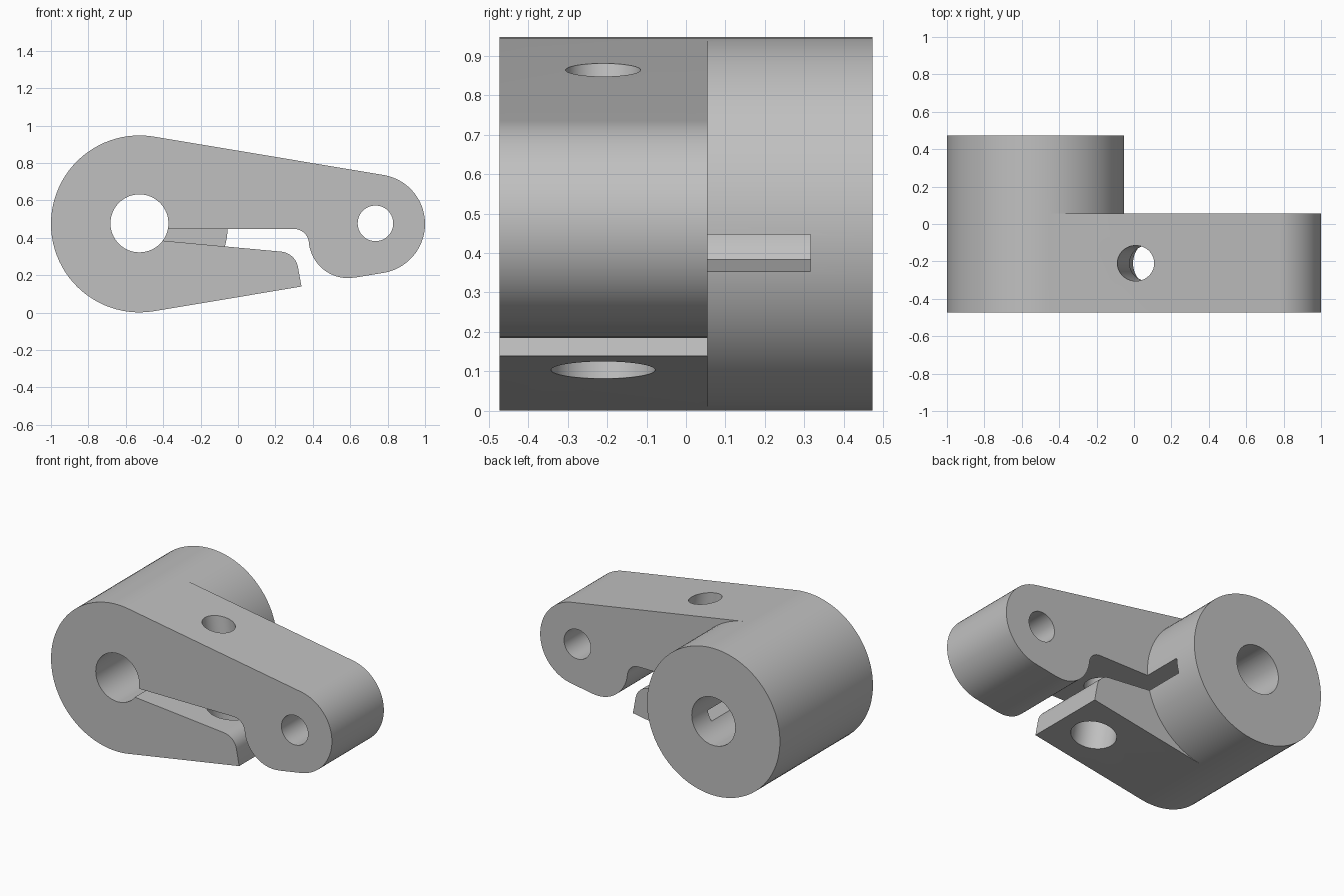
import bpy
import bmesh
from math import sin, cos, asin, radians, degrees, pi
from mathutils import Vector

cube = bpy.data.objects.get("Cube")
if cube:
    bpy.data.objects.remove(cube, do_unlink=True)

grey = bpy.data.materials.new("plain grey")
grey.use_nodes = True
colour = (0.53, 0.53, 0.53, 1)
grey.diffuse_color = colour
grey.node_tree.nodes["Principled BSDF"].inputs["Base Color"].default_value = colour


def arc(cx, cz, r, start, end, steps):
    """Points of an arc in the xz plane, angles in degrees."""
    angles = [radians(start + (end - start) * i / steps) for i in range(steps + 1)]
    return [(cx + r * cos(a), cz + r * sin(a)) for a in angles]


def prism(name, outline, y0, y1):
    """Extrude an xz outline along y."""
    bm = bmesh.new()
    face = bm.faces.new([bm.verts.new((x, y0, z)) for x, z in outline])
    out = bmesh.ops.extrude_face_region(bm, geom=[face])
    moved = [v for v in out["geom"] if isinstance(v, bmesh.types.BMVert)]
    bmesh.ops.translate(bm, verts=moved, vec=(0, y1 - y0, 0))
    bmesh.ops.recalc_face_normals(bm, faces=bm.faces)
    mesh = bpy.data.meshes.new(name)
    bm.to_mesh(mesh)
    bm.free()
    mesh.materials.append(grey)
    obj = bpy.data.objects.new(name, mesh)
    bpy.context.collection.objects.link(obj)
    return obj


def rod(name, p0, p1, r):
    """Round cutter between two points."""
    p0, p1 = Vector(p0), Vector(p1)
    axis = p1 - p0
    bpy.ops.mesh.primitive_cylinder_add(
        vertices=64, radius=r, depth=axis.length, location=(p0 + p1) / 2,
        rotation=axis.to_track_quat("Z", "Y").to_euler())
    obj = bpy.context.object
    obj.name = name
    obj.data.materials.append(grey)
    return obj


def combine(target, tool, operation):
    """Apply a boolean, then remove the tool."""
    tool.hide_render = True
    mod = target.modifiers.new(tool.name, "BOOLEAN")
    mod.operation, mod.solver, mod.object = operation, "EXACT", tool
    bpy.ops.object.select_all(action="DESELECT")
    bpy.context.view_layer.objects.active = target
    target.select_set(True)
    bpy.ops.object.modifier_apply(modifier=mod.name)
    bpy.data.objects.remove(tool, do_unlink=True)


# Main dimensions
HUB_X, HUB_R, MID_Z = -0.527, 0.473, 0.474
END_X, END_R = 0.735, 0.265
FRONT, ARM_BACK, BACK = -0.473, 0.055, 0.473
taper = asin((HUB_R - END_R) / (END_X - HUB_X))
t = 90 - degrees(taper)

# Hub barrel, with corners on the arm's tangent points
hub_right = arc(HUB_X, MID_Z, HUB_R, -t, t, 40)
hub_left = arc(HUB_X, MID_Z, HUB_R, t, 360 - t, 48)
body = prism("clamp_lever", hub_right + hub_left[1:-1], FRONT, BACK)

# Tapered arm joined to the hub
end = arc(END_X, MID_Z, END_R, -t, t, 40)
arm = prism("arm", [hub_left[-1]] + end + [hub_left[0], (HUB_X, MID_Z)], FRONT, ARM_BACK)
combine(body, arm, "UNION")

# Clamping slot and the gap between jaw and rounded lobe
SLOT_TOP, LOBE_X, LOBE_Z, LOBE_R, FILLET = 0.447, 0.588, 0.3945, 0.21, 0.08
fillet_z = SLOT_TOP - FILLET
lean = asin((LOBE_Z - fillet_z) / (LOBE_R + FILLET))
fillet_x = LOBE_X - (LOBE_R + FILLET) * cos(lean)
gap = [(-0.45, 0.389), (-0.45, SLOT_TOP)]
gap += arc(fillet_x, fillet_z, FILLET, 90, degrees(lean), 12)
gap += arc(LOBE_X, LOBE_Z, LOBE_R, 180 + degrees(lean), 360 - t, 24)[1:]
gap += [(0.62, -0.1), (0.383, -0.1)]
gap += arc(0.222, 0.226, 0.1, 10, 85, 12)
combine(body, prism("slot_cutter", gap, -0.6, 0.315), "DIFFERENCE")

# Shaft bore and pivot hole
for name, x, r in (("bore", HUB_X, 0.155), ("pivot_hole", END_X, 0.095)):
    combine(body, rod(name, (x, -0.7, MID_Z + 0.003), (x, 0.7, MID_Z + 0.003), r), "DIFFERENCE")


# Slanted screw hole: narrow above the slot, wide through the jaw
def on_axis(z):
    return (0.009 + (0.866 - z) * 0.152, -0.21, z)


combine(body, rod("screw_hole", on_axis(0.41), on_axis(1.1), 0.095), "DIFFERENCE")
combine(body, rod("jaw_hole", on_axis(0.40), on_axis(-0.2), 0.132), "DIFFERENCE")

# Smooth round surfaces, keep sharp edges
bpy.ops.object.select_all(action="DESELECT")
bpy.context.view_layer.objects.active = body
body.select_set(True)
bpy.ops.object.shade_smooth_by_angle(angle=pi / 12)
